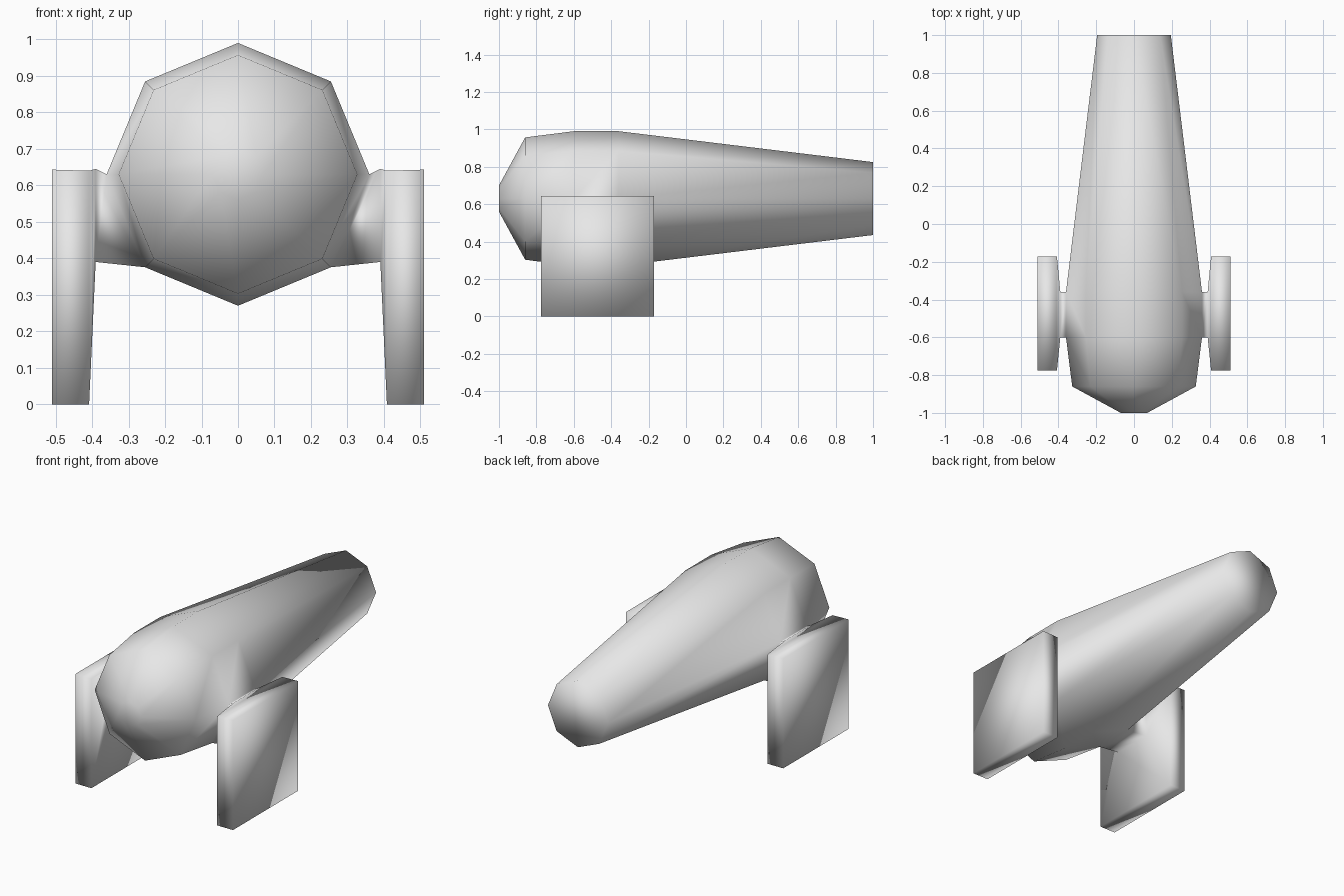
import bpy
import bmesh
from math import cos, sin, pi

cube = bpy.data.objects.get("Cube")
if cube:
    bpy.data.objects.remove(cube, do_unlink=True)

# Single grey material
grey = bpy.data.materials.new("plain grey")
grey.use_nodes = True
colour = (0.8, 0.8, 0.8, 1)
grey.diffuse_color = colour
grey.node_tree.nodes["Principled BSDF"].inputs["Base Color"].default_value = colour

SIDES = 8
AXIS_Z = 0.63
# Barrel profile from breech to muzzle: (y, radius)
PROFILE = [(-1, 0.07), (-0.86, 0.327), (-0.6, 0.36), (-0.36, 0.36), (1, 0.195)]

bm = bmesh.new()

# Eight-sided barrel with closed ends
rings = []
for y, r in PROFILE:
    angles = [2 * pi * i / SIDES for i in range(SIDES)]
    rings.append([bm.verts.new((r * cos(a), y, AXIS_Z + r * sin(a))) for a in angles])
panels = {}
for j in range(len(rings) - 1):
    a, b = rings[j], rings[j + 1]
    for i in range(SIDES):
        k = (i + 1) % SIDES
        panels[j, i] = bm.faces.new((a[i], a[k], b[k], b[i]))
bm.faces.new(rings[0])
bm.faces.new(rings[-1])
bmesh.ops.recalc_face_normals(bm, faces=bm.faces)


def extrude_to(face, x, y_range, z_range):
    """Extrude a four-sided panel and fit its corners to a rectangle."""
    face = bmesh.ops.extrude_discrete_faces(bm, faces=[face])["faces"][0]
    mid = face.calc_center_median()
    for v in face.verts:
        v.co = (x, y_range[v.co.y > mid.y], z_range[v.co.z > mid.z])
    return face


# Axle stubs and square wheel plates grow from the lower side panels
for side, index in ((1, SIDES - 1), (-1, SIDES // 2)):
    face = panels[2, index]
    face = extrude_to(face, side * 0.39, (-0.6, -0.36), (0.39, 0.645))
    face = extrude_to(face, side * 0.408, (-0.775, -0.172), (0, 0.64))
    extrude_to(face, side * 0.51, (-0.775, -0.172), (0, 0.643))

bmesh.ops.recalc_face_normals(bm, faces=bm.faces)
for f in bm.faces:
    f.smooth = True

mesh = bpy.data.meshes.new("cannon_body")
bm.to_mesh(mesh)
bm.free()
mesh.materials.append(grey)
body = bpy.data.objects.new("cannon_body", mesh)
bpy.context.collection.objects.link(body)
